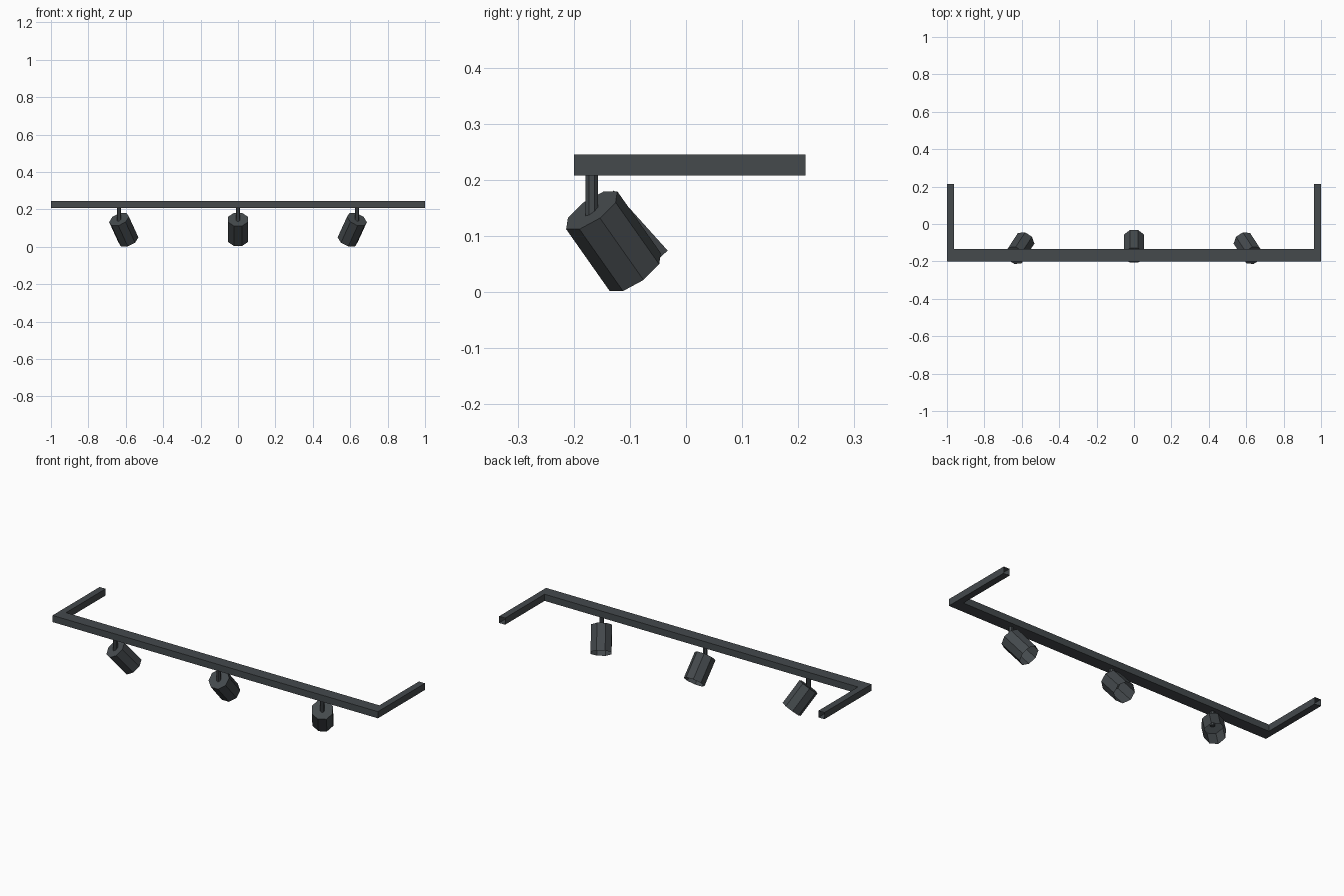
import bpy, bmesh, math
from mathutils import Matrix, Vector

if "Cube" in bpy.data.objects:
    bpy.data.objects.remove(bpy.data.objects["Cube"])

metal = bpy.data.materials.new("dark_grey_metal")
metal.diffuse_color = (0.058, 0.067, 0.073, 1)
metal.use_nodes = True
metal.node_tree.nodes["Principled BSDF"].inputs["Base Color"].default_value = metal.diffuse_color


def finish(name, bm):
    bmesh.ops.recalc_face_normals(bm, faces=bm.faces)
    me = bpy.data.meshes.new(name)
    bm.to_mesh(me)
    bm.free()
    me.materials.append(metal)
    ob = bpy.data.objects.new(name, me)
    bpy.context.collection.objects.link(ob)
    return ob


# Wall rail: U-shaped strip, mitred at the corners, open at the wall ends
Z0, Z1 = 0.208, 0.245
outer = [(-1, 0.213), (-1, -0.2), (1, -0.2), (1, 0.213)]
inner = [(-0.963, 0.213), (-0.963, -0.134), (0.963, -0.134), (0.963, 0.213)]
bm = bmesh.new()
rings = [[bm.verts.new((p[0], p[1], z)) for p, z in
          ((o, Z0), (o, Z1), (i, Z1), (i, Z0))] for o, i in zip(outer, inner)]
for a, b in zip(rings, rings[1:]):
    for k in range(4):
        n = (k + 1) % 4
        bm.faces.new((a[k], a[n], b[n], b[k]))
finish("wall_rail", bm)

# Spotlights: stem from the rail, tilted eight-sided shade open at the bottom
LENGTH, APOTHEM, PIVOT_Y, PIVOT_Z = 0.144, 0.0525, -0.168, 0.146


def prism(radius, z_low, z_high, sides=8):
    bm = bmesh.new()
    bmesh.ops.create_cone(bm, cap_ends=True, segments=sides, radius1=radius,
                          radius2=radius, depth=z_high - z_low)
    turn = Matrix.Rotation(math.pi / sides, 4, 'Z')
    shift = Matrix.Translation((0, 0, (z_low + z_high) / 2))
    # cone vertices start on an axis; turn so that flat sides face the axes
    bmesh.ops.transform(bm, matrix=shift @ turn, verts=bm.verts)
    return bm


def spotlight(side, x, tilt, yaw):
    stem = prism(0.0122, PIVOT_Z - 0.015, Z0 + 0.005)
    finish(side + "_stem", stem).location = (x, PIVOT_Y, 0)

    shade = prism(APOTHEM / math.cos(math.pi / 8), -LENGTH, 0)
    shade.normal_update()
    bottom = [f for f in shade.faces if f.normal.z < -0.9]
    bmesh.ops.delete(shade, geom=bottom, context='FACES_ONLY')
    ob = finish(side + "_shade", shade)
    ob.matrix_world = (Matrix.Translation((x, PIVOT_Y, PIVOT_Z))
                       @ Matrix.Rotation(math.radians(yaw), 4, 'Z')
                       @ Matrix.Rotation(math.radians(tilt), 4, 'X'))


spotlight("middle", 0, 42, 0)
spotlight("right", 0.636, 40, 33)
spotlight("left", -0.636, 40, -33)
